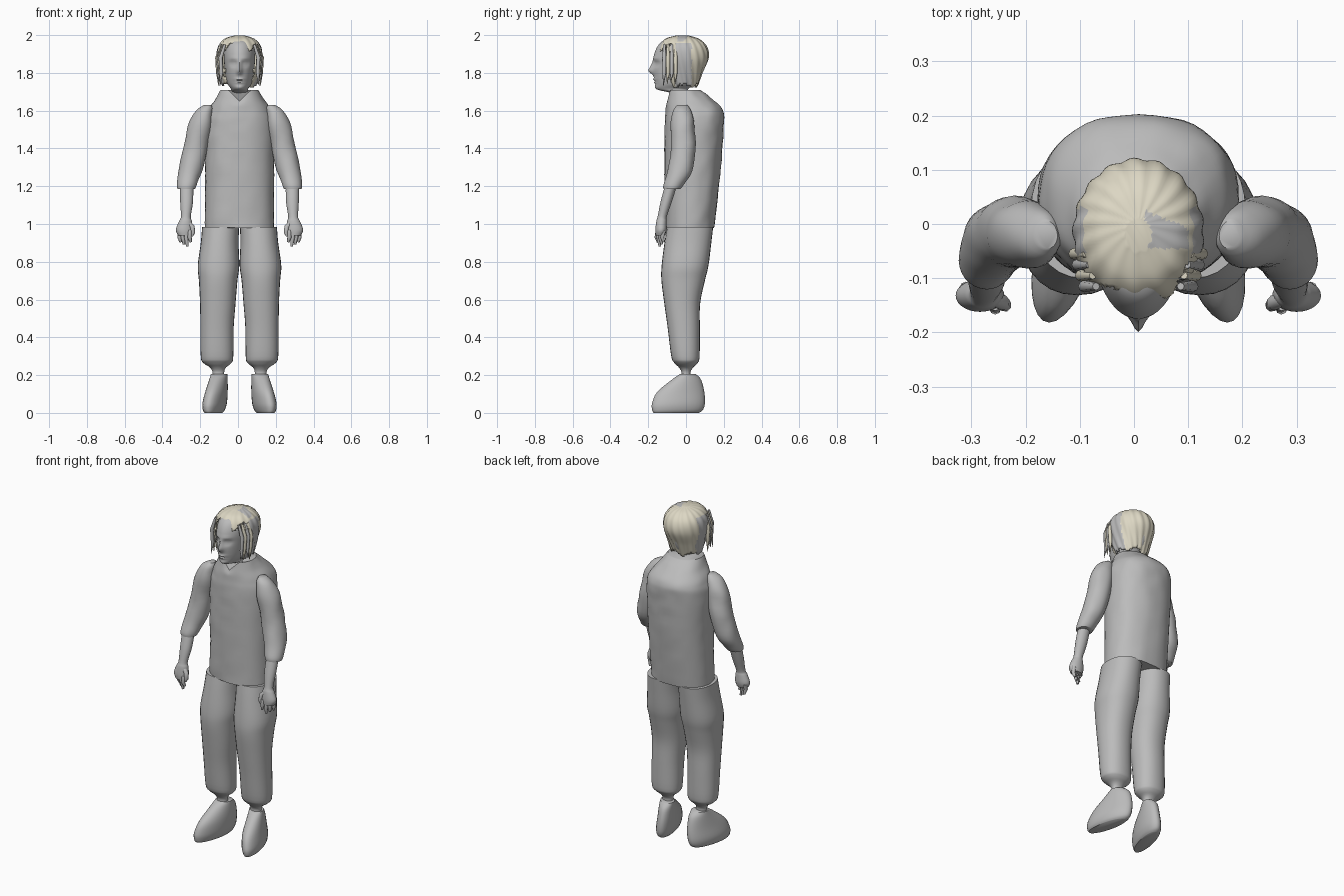
import bpy, bmesh, math
from mathutils import Vector, noise

cube = bpy.data.objects.get("Cube")
if cube:
    bpy.data.objects.remove(cube, do_unlink=True)


def make_material(name, color):
    mat = bpy.data.materials.new(name)
    mat.use_nodes = True
    mat.diffuse_color = color
    mat.node_tree.nodes["Principled BSDF"].inputs["Base Color"].default_value = color
    return mat


GREY = make_material("plain grey", (0.5, 0.5, 0.5, 1))
CREAM = make_material("cream hair", (0.72, 0.68, 0.55, 1))
CENTRE = 0.008


def spline(rows, steps):
    """Smoothly fill in rows of section values."""
    out = []
    for i in range(len(rows) - 1):
        a, b, c, d = (Vector(rows[max(0, min(k, len(rows) - 1))]) for k in range(i - 1, i + 3))
        for s in range(steps):
            t = s / steps
            out.append(b + t / 2 * (c - a + t * (2 * a - 5 * b + 4 * c - d + t * (3 * (b - c) + d - a))))
    return out + [Vector(rows[-1])]


def loft(name, rows, side=1, sides=28, steps=4, power=2.0, shape=None, mats=(GREY,), drop=None, paint=None):
    """Stack of rounded sections; each row is z, centre x, centre y, radius x, radius y."""
    bm = bmesh.new()
    rings = []
    for z, cx, cy, rx, ry in spline(rows, steps):
        ring = []
        for k in range(sides):
            a = math.tau * k / sides
            c, s = math.cos(a), math.sin(a)
            p = Vector((cx + rx * math.copysign(abs(c) ** (2 / power), c),
                        cy + ry * math.copysign(abs(s) ** (2 / power), s), z))
            if shape:
                p = shape(p)
            p.x = CENTRE + side * p.x
            ring.append(bm.verts.new(p))
        rings.append(ring)
    for low, high in zip(rings, rings[1:]):
        for k in range(sides):
            n = (k + 1) % sides
            bm.faces.new((low[k], low[n], high[n], high[k]))
    bm.faces.new(rings[0])
    bm.faces.new(rings[-1])
    bmesh.ops.recalc_face_normals(bm, faces=bm.faces)
    if paint:
        for f in bm.faces:
            f.material_index = int(paint(f.calc_center_median()))
    if drop:
        gone = [f for f in bm.faces if drop(f.calc_center_median())]
        bmesh.ops.delete(bm, geom=gone, context="FACES")
    mesh = bpy.data.meshes.new(name)
    bm.to_mesh(mesh)
    bm.free()
    obj = bpy.data.objects.new(name, mesh)
    bpy.context.collection.objects.link(obj)
    for m in mats:
        mesh.materials.append(m)
    bpy.ops.object.select_all(action="DESELECT")
    obj.select_set(True)
    bpy.context.view_layer.objects.active = obj
    bpy.ops.object.shade_smooth_by_angle(angle=math.radians(50))
    return obj


def tube(name, points, radii, side, mat=GREY):
    """Round tapered curve for fingers and hair locks."""
    curve = bpy.data.curves.new(name, "CURVE")
    curve.dimensions = "3D"
    curve.bevel_depth = 1
    curve.bevel_resolution = 2
    curve.use_fill_caps = True
    line = curve.splines.new("POLY")
    line.points.add(len(points) - 1)
    for p, (x, y, z), r in zip(line.points, points, radii):
        p.co = (CENTRE + side * x, y, z, 1)
        p.radius = r
    line.use_smooth = True
    curve.materials.append(mat)
    obj = bpy.data.objects.new(name, curve)
    bpy.context.collection.objects.link(obj)


# Tunic with cloth wrinkles and a notched collar
def cloth(p):
    p = p + Vector((1, 1, 0.3)) * noise.noise(p * 16) * 0.004
    if p.y < 0 and p.z > 1.62:
        p.z -= max(0, 0.06 - abs(p.x)) * (p.z - 1.62) / 0.09
    return p


loft("tunic", [(.98, 0, .02, .182, .13), (1.3, 0, .035, .182, .15), (1.52, 0, .043, .185, .156),
               (1.6, 0, .045, .168, .152), (1.66, 0, .02, .128, .122), (1.71, 0, -.01, .1, .083)],
     sides=48, steps=8, power=2.3, shape=cloth)


# Head with face relief
def bump(p, x, z, wide, tall, height):
    return height * math.exp(-((abs(p.x) - x) / wide) ** 2 - ((p.z - z) / tall) ** 2)


def face(p):
    if p.y < -0.08:
        out = bump(p, 0, 1.81, .014, .018, .022) + bump(p, 0, 1.835, .01, .025, .012)
        out += bump(p, 0, 1.765, .025, .007, .009) + bump(p, 0, 1.75, .02, .006, .007)
        out += bump(p, 0, 1.72, .025, .014, .006) + bump(p, .03, 1.875, .025, .008, .006)
        out += bump(p, .032, 1.85, .01, .006, .006) - bump(p, .032, 1.85, .02, .016, .014)
        out -= bump(p, 0, 1.758, .025, .003, .005)
        p.y -= out
    return p


loft("head", [(1.63, 0, -.01, .055, .06), (1.69, 0, -.02, .052, .06), (1.713, 0, -.07, .045, .08),
              (1.75, 0, -.05, .067, .113), (1.82, 0, -.04, .078, .133), (1.9, 0, -.035, .083, .133),
              (1.96, 0, -.03, .07, .105), (1.985, 0, -.025, .03, .05)], sides=72, steps=8, shape=face)


# Swept hair with an uneven fringe and bare patches
def swept(p):
    a = math.atan2(p.y, p.x)
    return p + Vector((math.cos(a), math.sin(a), 0)) * 0.0025 * math.sin(a * 16 + p.z * 30)


def uncovered(c):
    x = c.x - CENTRE
    fringe = 1.935 + 0.02 * math.sin(x * 90) + 0.035 * math.exp(-((x + 0.02) / 0.022) ** 2)
    brow = c.y < -0.085 + 0.012 * math.sin(c.z * 110) and c.z < fringe
    nape = c.z < 1.735 + 0.012 * math.sin(x * 70)
    return brow or nape


def bare(c):
    temple = abs(c.x) > 0.08 and -0.055 < c.y < 0.03 and c.z < 1.96
    crown = 0.02 < c.x < 0.1 and -0.045 < c.y < 0.02 - 0.4 * (c.x - 0.03) and c.z > 1.94
    return temple or crown


hair = loft("hair", [(1.715, 0, -.01, .088, .065), (1.8, 0, -.018, .108, .105), (1.88, 0, -.016, .12, .135),
                     (1.94, 0, -.016, .112, .125), (1.98, 0, -.02, .078, .088), (1.998, 0, -.02, .025, .03)],
            sides=96, steps=8, shape=swept, mats=(CREAM, GREY), drop=uncovered, paint=bare)
shell = hair.modifiers.new("thickness", "SOLIDIFY")
shell.thickness = 0.008

for side, label in ((1, "left"), (-1, "right")):
    # Hair locks beside the face
    for i in range(4):
        y = -0.115 + i * 0.02
        x = 0.088 + i * 0.006
        tube(f"{label}_hair_lock_{i}", [(x - .01, y, 1.95), (x + .012, y, 1.88), (x + .008, y, 1.8),
                                       (x + .016 - .012 * (i % 2), y - .005, 1.73 + .01 * (i % 3))],
             (.007, .011, .01, .001), side, CREAM if i % 2 else GREY)

    # Sleeve and forearm
    loft(f"{label}_sleeve", [(1.63, .168, -.02, .018, .025), (1.6, .185, -.02, .045, .048),
                             (1.52, .208, -.018, .064, .062), (1.4, .234, -.015, .065, .065),
                             (1.28, .262, -.033, .062, .066), (1.21, .278, -.065, .052, .054),
                             (1.185, .282, -.075, .045, .044)], side,
         shape=lambda p: p + Vector((1, 1, 0)) * noise.noise(p * 14) * 0.005)
    loft(f"{label}_forearm", [(1.22, .28, -.075, .035, .032), (1.12, .28, -.104, .034, .03),
                              (1.04, .284, -.126, .026, .024), (1.015, .286, -.13, .034, .027),
                              (.97, .292, -.132, .045, .03), (.94, .29, -.135, .035, .025)], side)

    # Hand
    for i in range(4):
        x, y = 0.318 - i * 0.018, -0.118 - i * 0.01
        tip = 0.905 - 0.012 * (i % 3)
        tube(f"{label}_finger_{i}", [(x, y, .965), (x, y - .008, .93), (x - .006, y, tip)],
             (.012, .011, .007), side)
    tube(f"{label}_thumb", [(.275, -.135, 1.01), (.25, -.145, .985), (.246, -.15, .955), (.252, -.152, .935)],
         (.014, .014, .012, .006), side)

    # Trouser leg and ankle
    loft(f"{label}_trouser_leg", [(.985, .1, .022, .098, .122), (.9, .105, .01, .1, .124),
                                  (.78, .111, -.005, .11, .124), (.7, .113, -.015, .102, .115),
                                  (.58, .115, -.02, .094, .095), (.45, .119, -.012, .088, .085),
                                  (.3, .119, -.003, .086, .075), (.265, .117, 0, .075, .062),
                                  (.24, .114, 0, .042, .037), (.215, .112, 0, .031, .024),
                                  (.18, .112, 0, .034, .028)], side, power=2.2)

    # Shoe with the toe turned out
    loft(f"{label}_shoe", [(.205, .11, .01, .043, .043), (.175, .112, .002, .046, .078),
                           (.11, .116, -.028, .053, .125), (.05, .123, -.04, .057, .14),
                           (.015, .126, -.045, .05, .134), (0, .126, -.052, .04, .12)], side,
         shape=lambda p: p - Vector((0.22 * p.y, 0, 0)))
